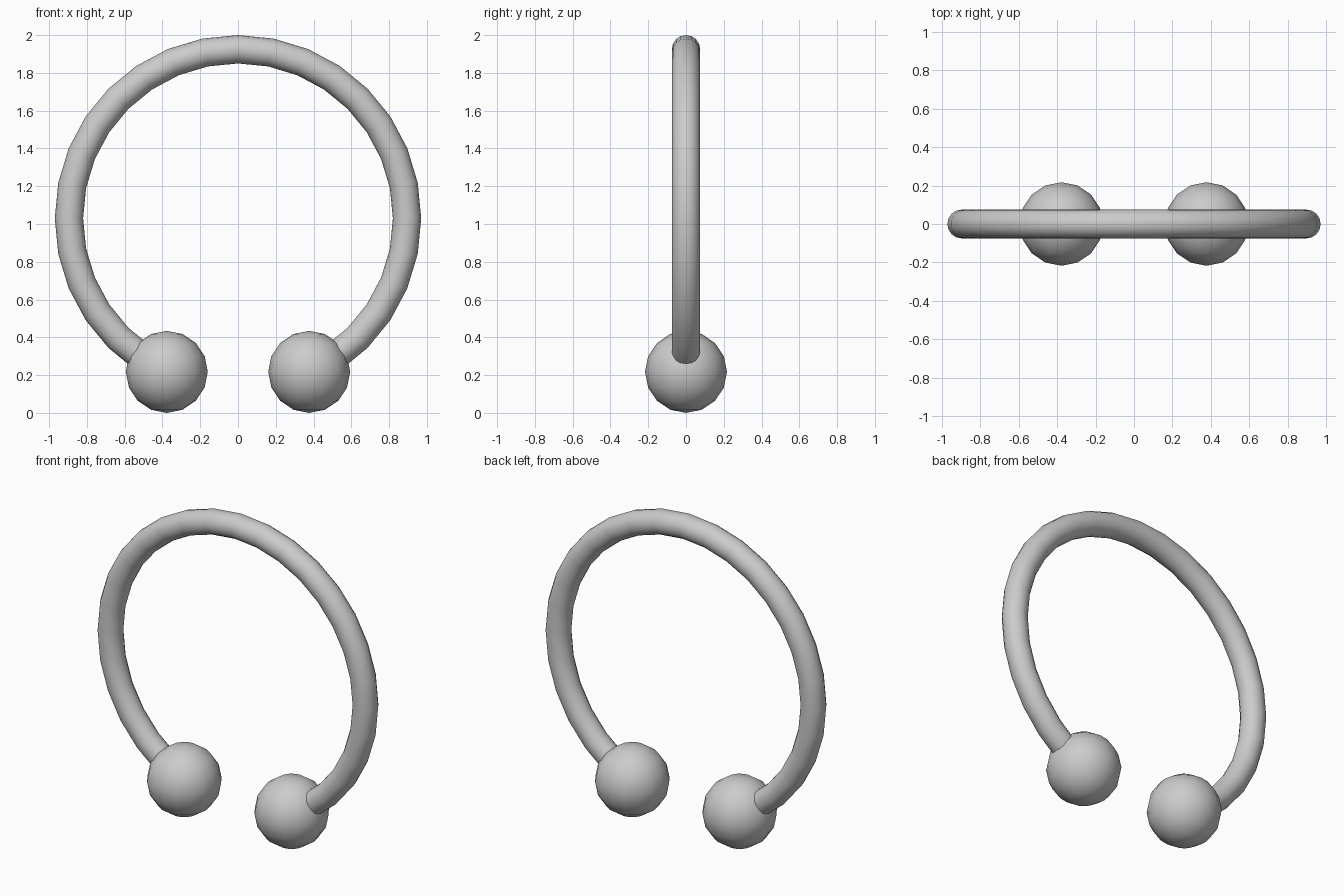
import bpy, bmesh
from math import radians
from mathutils import Matrix, Vector

if "Cube" in bpy.data.objects:
    bpy.data.objects.remove(bpy.data.objects["Cube"])

RING_Z, RING_R, TUBE_R = 1.03, 0.895, 0.075
BALL_X, BALL_R = 0.377, 0.217
STEP = 360 / 32


def finish(name, bm):
    bmesh.ops.recalc_face_normals(bm, faces=bm.faces)
    for face in bm.faces:
        face.smooth = len(face.verts) <= 4
    mesh = bpy.data.meshes.new(name)
    bm.to_mesh(mesh)
    bm.free()
    obj = bpy.data.objects.new(name, mesh)
    bpy.context.collection.objects.link(obj)
    return obj


# Open ring: a round section swept about the y axis, ends buried in the balls
bm = bmesh.new()
centre = Vector((0, 0, RING_Z))
section = bmesh.ops.create_circle(
    bm, segments=16, radius=TUBE_R,
    matrix=Matrix.Translation((0, 0, RING_Z + RING_R)) @ Matrix.Rotation(radians(90), 4, 'Y'))
bmesh.ops.rotate(bm, verts=section["verts"], cent=centre,
                 matrix=Matrix.Rotation(radians(-14 * STEP), 3, 'Y'))
edges = bm.edges[:]
bmesh.ops.spin(bm, geom=section["verts"] + edges, cent=centre, axis=(0, 1, 0),
               angle=radians(28 * STEP), steps=28)
bmesh.ops.holes_fill(bm, edges=[e for e in bm.edges if e.is_boundary], sides=0)
finish("open_ring", bm)

# End balls
for side, label in ((-1, "left"), (1, "right")):
    bm = bmesh.new()
    bmesh.ops.create_uvsphere(bm, u_segments=16, v_segments=8, radius=BALL_R)
    ball = finish(label + "_end_ball", bm)
    ball.location = (side * BALL_X, 0, BALL_R)
